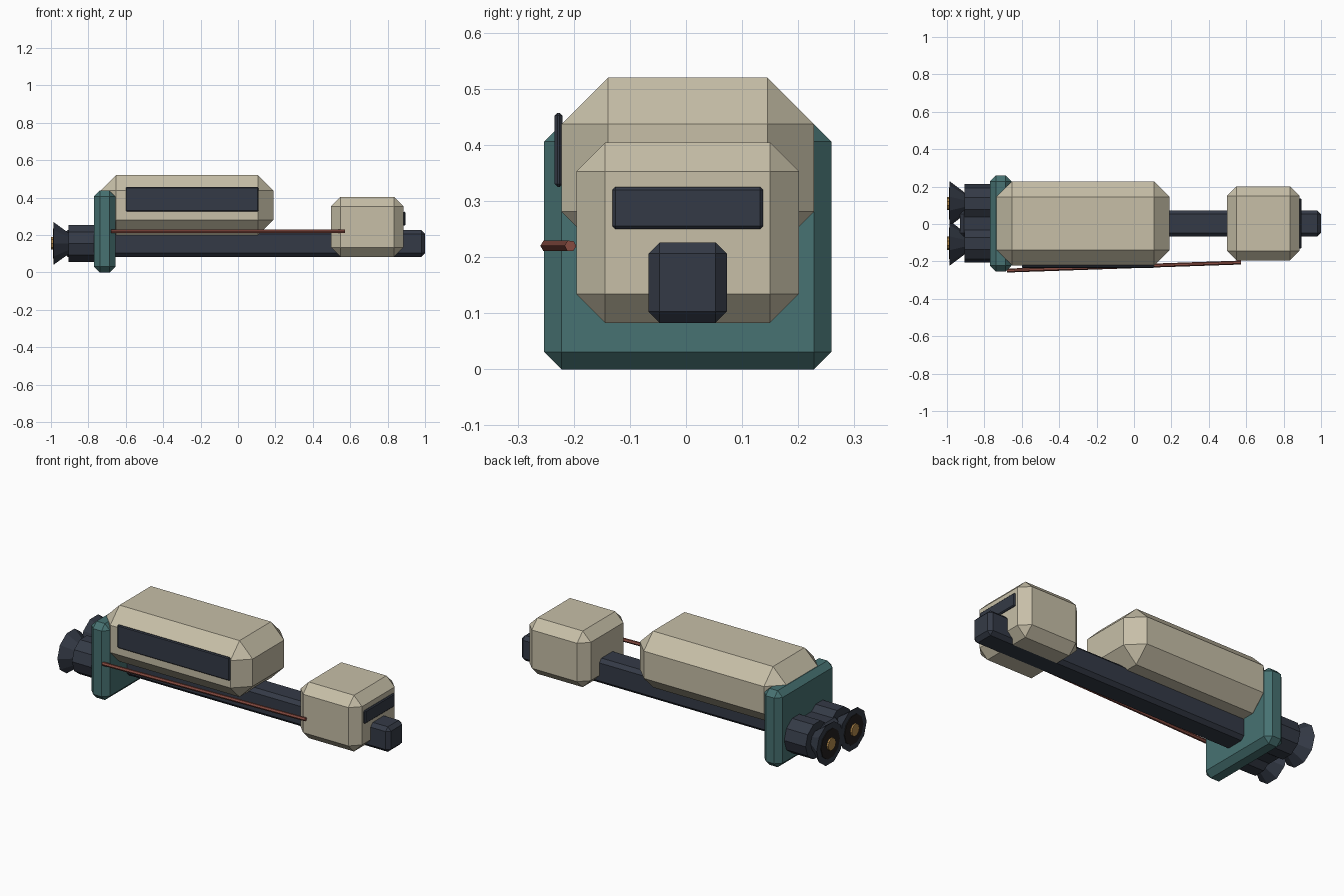
import bpy, bmesh
from mathutils import Vector

if "Cube" in bpy.data.objects:
    bpy.data.objects.remove(bpy.data.objects["Cube"])

MID = 0.003  # centre line of the hull in y


def material(name, color):
    m = bpy.data.materials.new(name)
    m.diffuse_color = (*color, 1.0)
    m.use_nodes = True
    m.node_tree.nodes["Principled BSDF"].inputs["Base Color"].default_value = m.diffuse_color
    return m


beige = material("beige_hull", (0.57, 0.52, 0.39))
teal = material("teal_plate", (0.063, 0.168, 0.168))
navy = material("dark_navy", (0.034, 0.042, 0.061))
red = material("rust_red", (0.24, 0.07, 0.052))
black = material("soot", (0.016, 0.014, 0.013))
gold = material("engine_gold", (0.45, 0.25, 0.07))


def finish(bm, name, mat):
    mesh = bpy.data.meshes.new(name)
    bmesh.ops.recalc_face_normals(bm, faces=bm.faces[:])
    bm.to_mesh(mesh)
    bm.free()
    mesh.materials.append(mat)
    obj = bpy.data.objects.new(name, mesh)
    bpy.context.collection.objects.link(obj)
    return obj


def chamfer_box(name, lo, hi, bevel, mat):
    """Box between two corners with a flat chamfer on every edge."""
    bm = bmesh.new()
    bmesh.ops.create_cube(bm, size=1)
    lo, hi = Vector(lo), Vector(hi)
    for v in bm.verts:
        v.co = Vector([lo[i] if v.co[i] < 0 else hi[i] for i in range(3)])
    bmesh.ops.bevel(bm, geom=bm.edges[:], offset=bevel, segments=1,
                    profile=0.5, affect='EDGES')
    return finish(bm, name, mat)


def tube(name, a, b, r1, r2, sides, mat):
    """Capped cylinder or cone from point a to point b."""
    a, b = Vector(a), Vector(b)
    bm = bmesh.new()
    bmesh.ops.create_cone(bm, cap_ends=True, segments=sides,
                          radius1=r1, radius2=r2, depth=(b - a).length)
    rot = Vector((0, 0, 1)).rotation_difference(b - a).to_matrix().to_4x4()
    bmesh.ops.transform(bm, matrix=rot, verts=bm.verts[:])
    bmesh.ops.translate(bm, vec=(a + b) / 2, verts=bm.verts[:])
    return finish(bm, name, mat)


# Hull: long spine, rear plate, cargo pod and cabin
chamfer_box("spine", (-0.93, MID - 0.07, 0.083), (1.0, MID + 0.07, 0.226), 0.02, navy)
chamfer_box("rear_plate", (-0.77, MID - 0.256, 0.0), (-0.655, MID + 0.256, 0.437), 0.031, teal)
chamfer_box("cargo_pod", (-0.735, MID - 0.225, 0.198), (0.19, MID + 0.225, 0.52), 0.083, beige)
chamfer_box("cabin", (0.497, MID - 0.198, 0.083), (0.885, MID + 0.198, 0.404), 0.051, beige)

# Windows: side panel on the pod, windscreen on the cabin
chamfer_box("side_window", (-0.60, -0.234, 0.325), (0.11, -0.220, 0.457), 0.005, navy)
chamfer_box("windscreen", (0.882, MID - 0.134, 0.25), (0.896, MID + 0.134, 0.325), 0.005, navy)

# Pipe running along the front side
tube("side_pipe", (-0.68, -0.249, 0.22), (0.572, -0.206, 0.22), 0.0105, 0.0105, 6, red)

# Twin engines: barrel, flared nozzle, sooty face and glowing core
for side, label in ((-1, "front"), (1, "back")):
    y, z = MID + side * 0.106, 0.155
    tube(f"{label}_engine_barrel", (-0.74, y, z), (-0.905, y, z), 0.104, 0.104, 10, navy)
    tube(f"{label}_engine_nozzle", (-0.90, y, z), (-0.986, y, z), 0.055, 0.12, 10, navy)
    tube(f"{label}_nozzle_face", (-0.98, y, z), (-0.990, y, z), 0.085, 0.085, 10, black)
    tube(f"{label}_engine_core", (-0.985, y, z), (-1.0, y, z), 0.035, 0.035, 10, gold)
